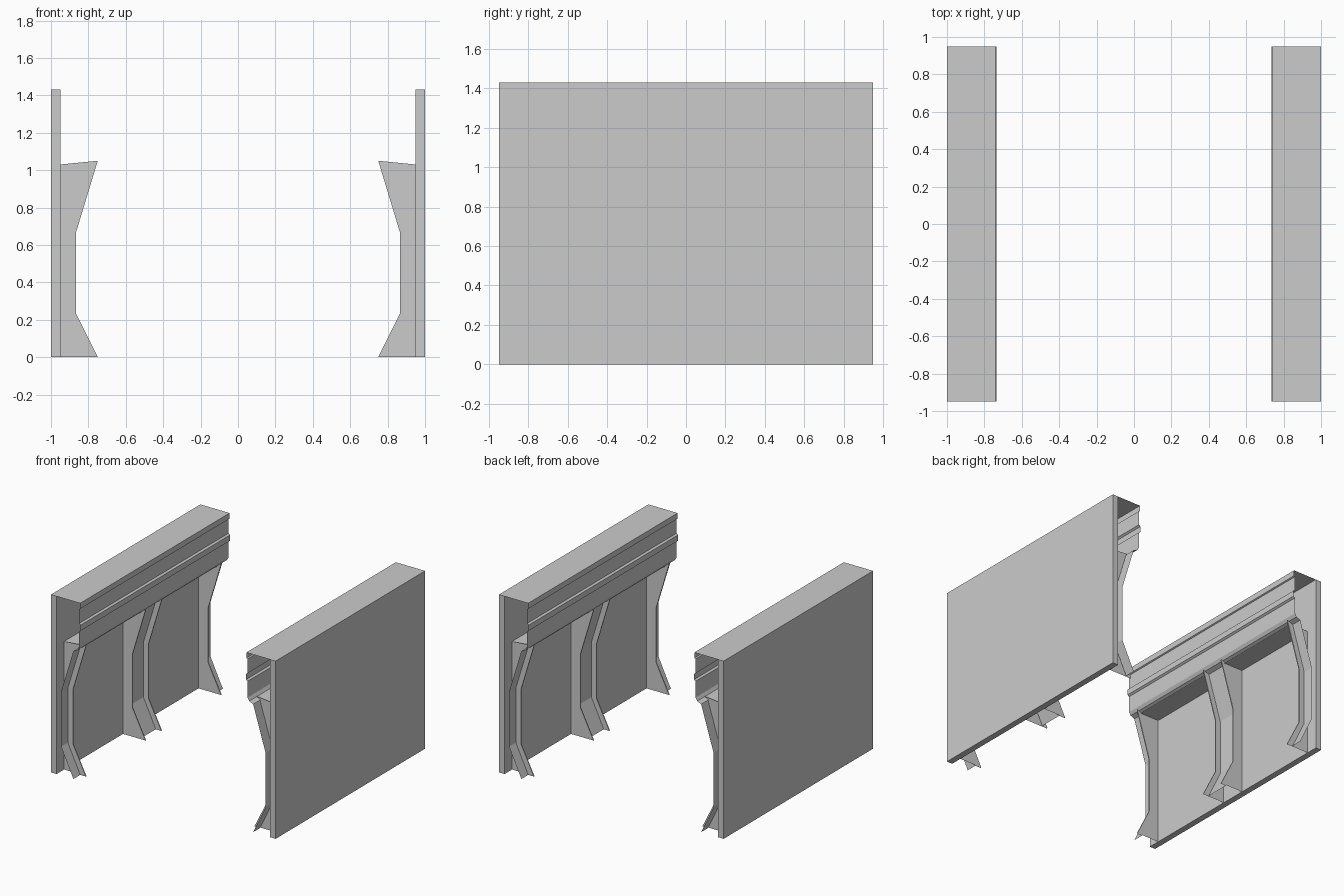
import bpy, bmesh

if "Cube" in bpy.data.objects:
    bpy.data.objects.remove(bpy.data.objects["Cube"])

HALF = 0.95          # half length of each wall along y
BACK = -0.95         # inner face of the outer panel


def finish(name, bm, mirror_y=False):
    """Turn a bmesh into an object mirrored to the opposite wall."""
    bmesh.ops.remove_doubles(bm, verts=bm.verts, dist=1e-5)
    bmesh.ops.recalc_face_normals(bm, faces=bm.faces)
    me = bpy.data.meshes.new(name)
    bm.to_mesh(me)
    bm.free()
    ob = bpy.data.objects.new(name, me)
    bpy.context.collection.objects.link(ob)
    mod = ob.modifiers.new("Mirror", 'MIRROR')
    mod.use_axis = (True, mirror_y, False)
    mod.use_mirror_merge = False
    return ob


def skin(bm, rows):
    """Bridge successive rows of points with quads."""
    vr = [[bm.verts.new(p) for p in row] for row in rows]
    for a, b in zip(vr, vr[1:]):
        for i in range(len(a) - 1):
            bm.faces.new((a[i], a[i + 1], b[i + 1], b[i]))


# Outer panel
bm = bmesh.new()
bmesh.ops.create_cube(bm, size=1)
for v in bm.verts:
    v.co.x = -0.975 + v.co.x * 0.05
    v.co.y *= 2 * HALF
    v.co.z = (v.co.z + 0.5) * 1.43
finish("outer_panel", bm)

# Top beam: open-ended folded sheet with a lip, a ridge and a chamfered foot
profile = [(-0.95, 1.43), (-0.74, 1.43), (-0.74, 1.385), (-0.75, 1.38),
           (-0.75, 1.265), (-0.735, 1.255), (-0.735, 1.21), (-0.75, 1.20),
           (-0.75, 1.07), (-0.765, 1.045), (-0.80, 1.03)]
bm = bmesh.new()
skin(bm, [[(x, y, z) for x, z in profile] for y in (-HALF, HALF)])
finish("top_beam", bm)

# Bent post outline: lip tip (x, z) and recessed face (x, z)
stations = [(-0.75, 0.0, -0.80, 0.0), (-0.865, 0.23, -0.91, 0.23),
            (-0.865, 0.67, -0.91, 0.67), (-0.75, 1.05, -0.80, 1.03)]


def half_post(y_web, y_end):
    """Side web, raised lip, and recessed face running to y_end."""
    t = 0.008 if y_end > y_web else -0.008
    return [[(BACK, y_web, min(tz, 1.03)), (tx, y_web, tz), (tx, y_web + t, tz),
             (fx, y_web + t, fz), (fx, y_end, fz)] for tx, tz, fx, fz in stations]


# Centre post, both halves
bm = bmesh.new()
skin(bm, half_post(-0.105, 0.0))
skin(bm, half_post(0.105, 0.0))
finish("centre_post", bm)

# End posts, half width at each end
bm = bmesh.new()
skin(bm, half_post(0.855, HALF))
finish("end_post", bm, True)

# Shelf closing the top of each bay
bm = bmesh.new()
skin(bm, [[(BACK, y, 1.03), (-0.78, y, 1.03)] for y in (0.105, 0.855)])
finish("bay_shelf", bm, True)
